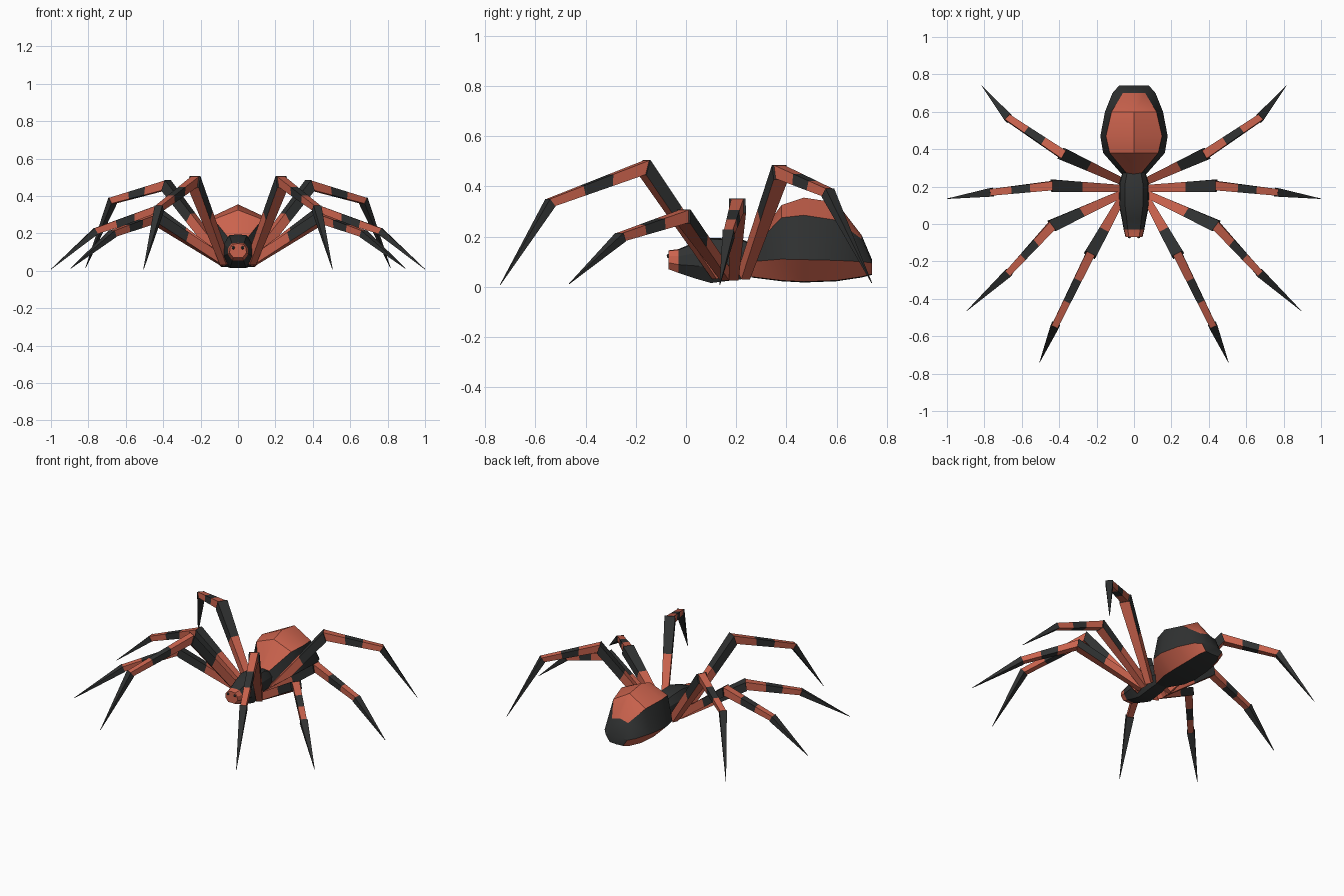
import bpy, bmesh, math
from mathutils import Vector

if "Cube" in bpy.data.objects:
    bpy.data.objects.remove(bpy.data.objects["Cube"])


def material(name, color):
    m = bpy.data.materials.new(name)
    m.diffuse_color = color
    m.use_nodes = True
    m.node_tree.nodes["Principled BSDF"].inputs["Base Color"].default_value = m.diffuse_color
    return m


DARK = material("charcoal", (0.03, 0.032, 0.032, 1))
RED = material("rust_red", (0.6, 0.125, 0.075, 1))


def loft(name, rings, color, smooth=None):
    """Skin closed rings; color(i, j) gives 0 dark / 1 red for ring gap i, side j."""
    bm = bmesh.new()
    vs = [[bm.verts.new(p) for p in r] for r in rings]
    n = len(rings[0])
    for i in range(len(vs) - 1):
        for j in range(n):
            k = (j + 1) % n
            f = bm.faces.new((vs[i][j], vs[i][k], vs[i + 1][k], vs[i + 1][j]))
            f.material_index = color(i, j)
    bm.faces.new(vs[0]).material_index = color(0, 0)
    bm.faces.new(vs[-1]).material_index = color(len(vs) - 2, 0)
    bmesh.ops.remove_doubles(bm, verts=bm.verts, dist=1e-5)
    bmesh.ops.recalc_face_normals(bm, faces=bm.faces)
    me = bpy.data.meshes.new(name)
    bm.to_mesh(me)
    bm.free()
    me.materials.append(DARK)
    me.materials.append(RED)
    ob = bpy.data.objects.new(name, me)
    bpy.context.collection.objects.link(ob)
    if smooth:
        bpy.ops.object.select_all(action='DESELECT')
        ob.select_set(True)
        bpy.context.view_layer.objects.active = ob
        bpy.ops.object.shade_smooth_by_angle(angle=math.radians(smooth))
    return ob


def mirrored_ring(y, half):
    """Full ring from (x, z) points running from top centre to bottom centre."""
    right = [(x, y, z) for x, z in half]
    left = [(-x, y, z) for x, z in half[-2:0:-1]]
    return right + left


# Abdomen: y, top z, shoulder x/z, flank x/z, belly x/z
stations = [
    (0.26, .16, .03, .15, .06, .10, .04, .04),
    (0.38, .325, .13, .275, .165, .11, .08, .025),
    (0.47, .355, .15, .285, .18, .108, .09, .02),
    (0.60, .335, .12, .265, .155, .105, .085, .025),
    (0.70, .205, .06, .19, .115, .10, .07, .04),
    (0.74, .11, .05, .105, .08, .095, .05, .05),
]
rings = [mirrored_ring(y, [(0, t), (sx, sz), (lx, lz), (bx, bz), (0, bz - .003)])
         for y, t, sx, sz, lx, lz, bx, bz in stations]
bands = [1, 0, 1, 0, 0, 1, 0, 1]
loft("abdomen", rings,
     lambda i, j: 0 if i == 4 and j in (0, 7) else bands[j], smooth=35)

# Head and thorax: y, half width, top z, bottom z
stations = [
    (-.07, .045, .145, .07), (-.03, .055, .15, .055), (.03, .066, .175, .035),
    (.10, .08, .195, .015), (.22, .078, .19, .03), (.28, .06, .165, .045),
]
rings = []
for y, w, t, b in stations:
    h = t - b
    rings.append(mirrored_ring(y, [(0, t), (w * .6, t - .03 * h), (w * .95, t - .3 * h),
                                   (w, b + .35 * h), (w * .55, b), (0, b)]))
loft("head_and_thorax", rings, lambda i, j: int(i == 0), smooth=25)

# Eyes
for sx, side in ((1, "right"), (-1, "left")):
    bpy.ops.mesh.primitive_uv_sphere_add(segments=8, ring_count=6, radius=.009,
                                         location=(sx * .025, -.068, .123))
    bpy.context.object.name = side + "_eye"
    bpy.context.object.data.materials.append(DARK)


def leg(name, base, knee, joint, tip, sx):
    """Square-section leg with mitred knees and colour bands."""
    p = [Vector((q[0] * sx, q[1], q[2])) for q in (base, knee, joint, tip)]
    d = [(p[i + 1] - p[i]).normalized() for i in range(3)]
    side, up = [], []
    for v in d:
        s = v.cross(Vector((0, 0, 1))).normalized()
        side.append(s)
        up.append(s.cross(v))

    def mitre(a, b):
        return (a + b) / (1 + a.dot(b))

    ups = [up[0], mitre(up[0], up[1]), mitre(up[1], up[2]), up[2]]
    sides = [side[0], mitre(side[0], side[1]), mitre(side[1], side[2]), side[2]]

    def ring(i, w, h):
        s, u = sides[i] * w, ups[i] * h
        return [p[i] + s + u, p[i] + s - u, p[i] - s - u, p[i] - s + u]

    def split(a, b, stops):
        return [[q.lerp(r, t) for q, r in zip(a, b)] for t in stops]

    # upper leg: dark towards the knee, red underneath
    loft(name + "_upper", split(ring(0, .019, .024), ring(1, .033, .026), (0, .58, 1)),
         lambda i, j: int(i == 0 or j == 1))
    # banded middle leg
    loft(name + "_middle", split(ring(1, .024, .024), ring(2, .018, .017), (0, .36, .66, 1)),
         lambda i, j: int(i != 1))
    # pointed foot
    loft(name + "_foot", [ring(2, .023, .018), ring(3, .001, .001)], lambda i, j: 0)


# Legs: base, knee, joint, tip
legs = {
    "front_leg": ((.07, .13, .045), (.235, -.165, .475), (.42, -.54, .335), (.505, -.74, .008)),
    "second_leg": ((.07, .16, .045), (.44, -.01, .28), (.67, -.26, .198), (.895, -.465, .012)),
    "third_leg": ((.07, .19, .045), (.44, .205, .322), (.76, .17, .212), (1, .135, .008)),
    "back_leg": ((.07, .23, .045), (.385, .375, .457), (.67, .565, .375), (.815, .74, .015)),
}
for name, pts in legs.items():
    for sx, s in ((1, "right_"), (-1, "left_")):
        leg(s + name, *pts, sx)
